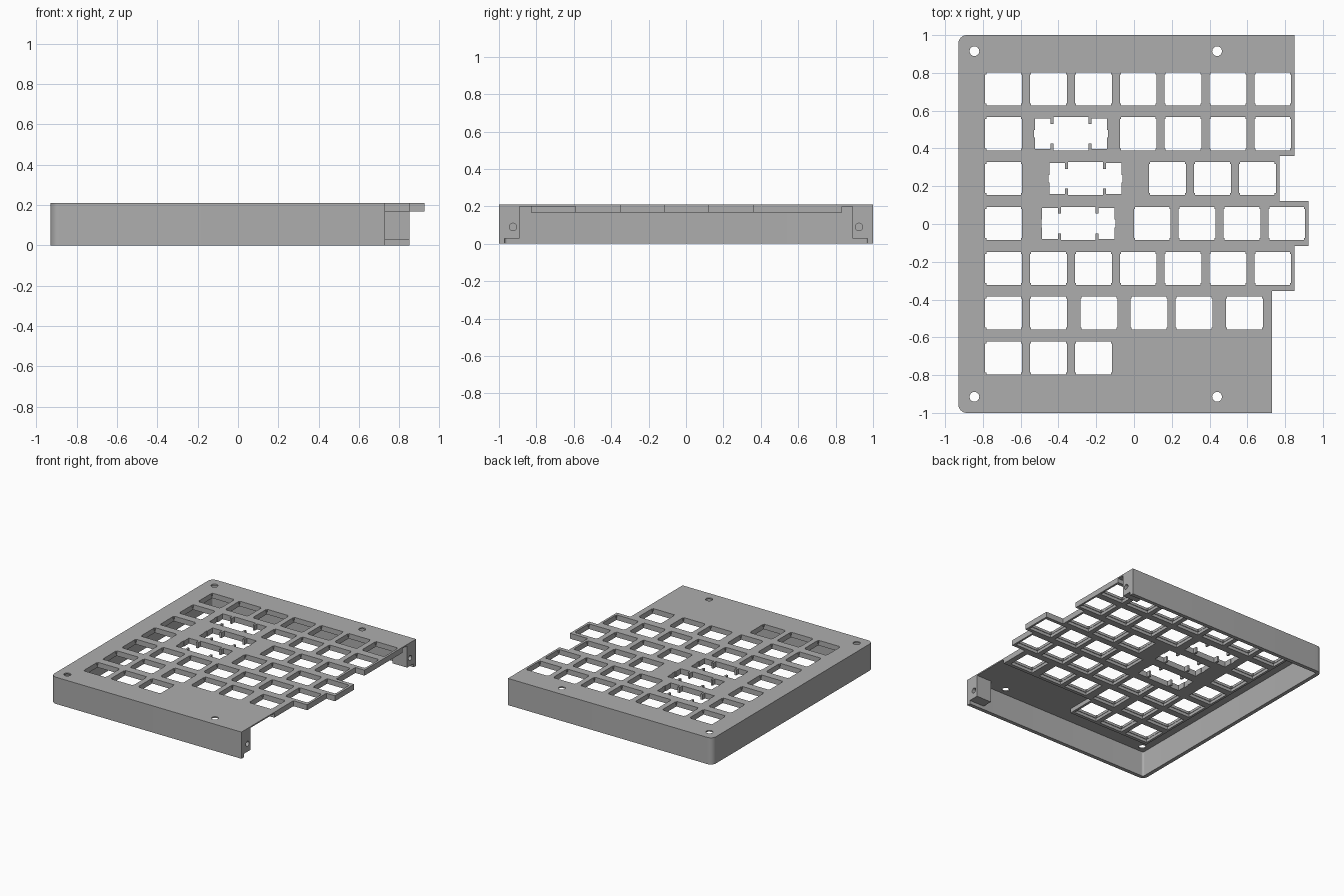
import bpy, bmesh
from math import sin, cos, pi, radians
from mathutils import Matrix

if "Cube" in bpy.data.objects:
    bpy.data.objects.remove(bpy.data.objects["Cube"], do_unlink=True)

mat = bpy.data.materials.new("case grey")
mat.use_nodes = True
GREY = (0.42, 0.42, 0.42, 1)
mat.diffuse_color = GREY
mat.node_tree.nodes["Principled BSDF"].inputs["Base Color"].default_value = GREY

U = 0.2375                       # key pitch
TOP, SKIN, RIB, LEDGE = 0.21, 0.20, 0.167, 0.19
LEFT, WALL = -0.93, 0.03
KEY_LEFT = -0.809
ROW_TOP = 0.834


def prisms(name, outlines, z0, z1):
    """One object made of upright prisms, one for each outline."""
    bm = bmesh.new()
    for pts in outlines:
        face = bm.faces.new([bm.verts.new((x, y, z0)) for x, y in pts])
        face.normal_update()
        if face.normal.z > 0:
            face.normal_flip()
        ext = bmesh.ops.extrude_face_region(bm, geom=[face], use_keep_orig=True)
        new = [v for v in ext["geom"] if isinstance(v, bmesh.types.BMVert)]
        bmesh.ops.translate(bm, verts=new, vec=(0, 0, z1 - z0))
    bmesh.ops.recalc_face_normals(bm, faces=bm.faces)
    mesh = bpy.data.meshes.new(name)
    bm.to_mesh(mesh)
    bm.free()
    mesh.materials.append(mat)
    ob = bpy.data.objects.new(name, mesh)
    bpy.context.collection.objects.link(ob)
    return ob


def cut(ob, cutter):
    cutter.hide_render = True
    bpy.context.view_layer.objects.active = ob
    mod = ob.modifiers.new("cut", "BOOLEAN")
    mod.operation, mod.solver, mod.object = "DIFFERENCE", "EXACT", cutter
    bpy.ops.object.modifier_apply(modifier=mod.name)


def arc(cx, cy, r, a0, a1, n=8):
    steps = [radians(a0 + (a1 - a0) * i / n) for i in range(n + 1)]
    return [(cx + r * cos(a), cy + r * sin(a)) for a in steps]


def rect(cx, cy, w, h):
    return [(cx + sx * w / 2, cy + sy * h / 2)
            for sx, sy in ((-1, -1), (1, -1), (1, 1), (-1, 1))]


def mirrored(quarter, cx, cy):
    """Closed outline from the upper right quarter of a symmetric shape."""
    half = quarter + [(-x, y) for x, y in reversed(quarter)]
    full = half + [(-x, -y) for x, y in half]
    return [(cx + x, cy + y) for x, y in full]


# Key layout: first column, then key centres and wide keys for each row
def run(start, count):
    return [start + U * i for i in range(count)]


rows = [
    (run(-0.69, 7), None, 0.85),
    ([-0.69] + run(0.0225, 4), -0.334, 0.85),
    ([-0.69] + run(0.178, 3), -0.256, 0.77),
    ([-0.69] + run(0.0965, 4), -0.295, 0.925),
    (run(-0.69, 7), None, 0.85),
    (run(-0.69, 2) + [-0.185] + run(0.08, 2) + [0.585], None, 0.73),
    (run(-0.69, 3), None, -0.096),
]

KEY = [(0.0975, 0.036), (0.0975, 0.077), (0.092, 0.077), (0.092, 0.0875)]
WIDE = [(0.196, 0.02), (0.191, 0.02), (0.191, 0.082), (0.108, 0.082),
        (0.108, 0.052), (0.0925, 0.052), (0.0925, 0.0875)]

holes, pockets, steps = [], [], []
for i, (keys, wide, right) in enumerate(rows):
    y = ROW_TOP - U * (i + 0.5)
    holes += [mirrored(KEY, x, y) for x in keys]
    pockets += [rect(x, y, 0.2, 0.184) for x in keys]
    if wide is not None:
        holes.append(mirrored(WIDE, wide, y))
    steps += [(right, y + U / 2), (right, y - U / 2)]

# Merge equal steps so the outlines hold no repeated corners
def tidy(pts):
    out = []
    for p in pts:
        if len(out) > 1 and out[-1][0] == out[-2][0] == p[0]:
            out.pop()
        out.append(p)
    return out


screws = [arc(x, y, 0.026, 0, 337.5, 15)
          for x in (-0.845, 0.44) for y in (-0.915, 0.915)]

# Top plate with stepped right edge
R = 0.045
corners = arc(LEFT + R, -1 + R, R, 270, 180) + arc(LEFT + R, 1 - R, R, 180, 90)
edge = tidy([(0.85, 1)] + steps[1:12] + [(0.73, -1)])
plate = prisms("top_plate", [corners + edge], SKIN, TOP)

# Ribbed key grid below the plate
grid_edge = tidy(steps)
grid = prisms("key_grid", [[(KEY_LEFT, ROW_TOP - 7 * U), (KEY_LEFT, ROW_TOP)] + grid_edge],
              RIB, SKIN)

key_cutter = prisms("key_cutter", holes + screws, 0.1, 0.3)
pocket_cutter = prisms("pocket_cutter", pockets, 0.1, LEDGE)
cut(plate, key_cutter)
cut(grid, key_cutter)
cut(grid, pocket_cutter)

# Outer wall on three sides, open to the right
r = R - WALL
inner = arc(LEFT + R, 1 - R, r, 90, 180) + arc(LEFT + R, -1 + R, r, 180, 270)
wall = prisms("outer_wall", [[(0.73, -1)] + corners + [(0.85, 1), (0.85, 1 - WALL)]
                             + inner + [(0.73, -1 + WALL)]], 0, SKIN)

# Joining blocks at the open ends, with a bolt hole through each
blocks = []
for name, x, side in (("front_joining_block", 0.73, -1), ("back_joining_block", 0.85, 1)):
    block = prisms(name, [rect(x - 0.065, side * 0.93, 0.13, 0.08)], 0.027, SKIN)
    bolt = prisms("bolt_cutter", [arc(0, 0, 0.02, 0, 337.5, 15)], -0.2, 0.2)
    bolt.data.transform(Matrix.Translation((x, side * 0.925, 0.09))
                        @ Matrix.Rotation(pi / 2, 4, "Y"))
    cut(block, bolt)
    bpy.data.objects.remove(bolt, do_unlink=True)
    blocks.append(block)

for cutter in (key_cutter, pocket_cutter):
    bpy.data.objects.remove(cutter, do_unlink=True)

# Smooth the round corners and holes, keep edges sharp
for ob in [plate, grid, wall] + blocks:
    bpy.ops.object.select_all(action="DESELECT")
    ob.select_set(True)
    bpy.context.view_layer.objects.active = ob
    bpy.ops.object.shade_smooth_by_angle(angle=radians(30))
